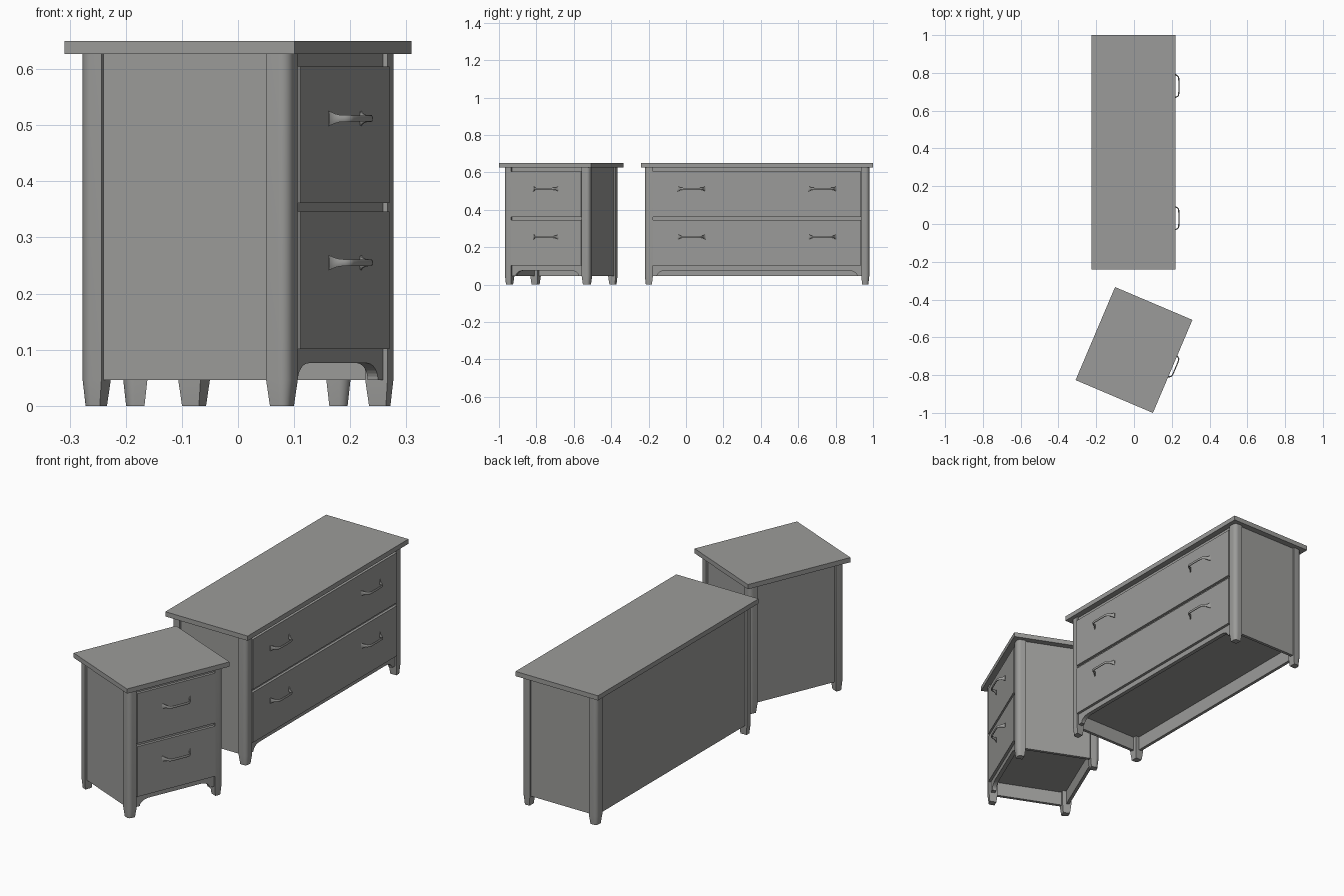
import bpy, bmesh, math
from mathutils import Matrix, Vector

if "Cube" in bpy.data.objects:
    bpy.data.objects.remove(bpy.data.objects["Cube"])

# one painted-wood colour for everything
grey = bpy.data.materials.new("plain grey")
grey.diffuse_color = (0.33, 0.33, 0.32, 1)
grey.use_nodes = True
grey.node_tree.nodes["Principled BSDF"].inputs["Base Color"].default_value = grey.diffuse_color

DEPTH = 0.445
HX = 0.2025           # half depth of the body at the legs
LEG = 0.043           # leg width
FOOT, BODY_TOP, TOP = 0.046, 0.627, 0.65
FACE = 0.1935         # recessed front board
DRAWER = 0.2065       # drawer front face


def finish(bm, name, place, smooth=False):
    bmesh.ops.recalc_face_normals(bm, faces=bm.faces[:])
    me = bpy.data.meshes.new(name)
    bm.to_mesh(me)
    bm.free()
    me.materials.append(grey)
    if smooth:
        for p in me.polygons:
            p.use_smooth = True
        me.set_sharp_from_angle(angle=math.radians(32))
    ob = bpy.data.objects.new(name, me)
    bpy.context.collection.objects.link(ob)
    ob.matrix_world = place
    return ob


def box(name, place, x, y, z):
    bm = bmesh.new()
    size = [b - a for a, b in (x, y, z)]
    mid = [(a + b) / 2 for a, b in (x, y, z)]
    bmesh.ops.create_cube(bm, size=1, matrix=Matrix.Translation(mid) @ Matrix.Diagonal((*size, 1)))
    return finish(bm, name, place)


def loft(name, place, rings, smooth):
    """Skin a row of closed rings and cap both ends."""
    bm = bmesh.new()
    rows = [[bm.verts.new(p) for p in r] for r in rings]
    n = len(rows[0])
    for a, b in zip(rows, rows[1:]):
        for i in range(n):
            j = (i + 1) % n
            bm.faces.new((a[i], a[j], b[j], b[i]))
    bm.faces.new(rows[0])
    bm.faces.new(rows[-1])
    return finish(bm, name, place, smooth)


def leg(name, place, sx, sy, hy):
    # square post with a rounded outer corner and a tapered foot
    h, r = LEG / 2, 0.02
    shape = [(-h, -h), (h, -h)]
    for i in range(9):
        t = math.pi / 2 * i / 8
        shape.append((h - r + r * math.cos(t), h - r + r * math.sin(t)))
    shape.append((-h, h))
    cx, cy = HX - h, hy - h
    rings = [[(sx * (cx + u * s), sy * (cy + v * s), z) for u, v in shape]
             for z, s in ((0, 0.76), (FOOT, 1), (BODY_TOP, 1))]
    loft(name, place, rings, True)


def front_board(name, place, inner):
    # face board behind the drawers, with an arched apron at the bottom
    a, run, rise = inner - 0.022, 0.05, 0.03
    right = [(a - run + run * math.cos(t), FOOT + rise * math.sin(t))
             for t in (math.pi / 2 * i / 8 for i in range(9))]
    left = [(-y, z) for y, z in reversed(right)]
    outline = [(inner, BODY_TOP), (inner, FOOT)] + right + left + [(-inner, FOOT), (-inner, BODY_TOP)]
    loft(name, place, [[(x, y, z) for y, z in outline] for x in (FACE - 0.02, FACE)], False)


def handle(name, place, y0, z0):
    # bowed pull with ends that flare against the drawer: (y, x, half height)
    half = [(-0.074, DRAWER, 0.013), (-0.069, 0.2095, 0.0115), (-0.064, 0.215, 0.0085),
            (-0.060, 0.222, 0.0065), (-0.056, 0.230, 0.006), (-0.050, 0.2365, 0.006),
            (-0.041, 0.239, 0.0055), (-0.02, 0.2395, 0.0055)]
    path = half + [(-y, x, h) for y, x, h in reversed(half)]
    rings = []
    for i, (y, x, h) in enumerate(path):
        p, q = path[max(i - 1, 0)], path[min(i + 1, len(path) - 1)]
        d = Vector((q[1] - p[1], q[0] - p[0])).normalized()
        nx, ny, t = d.y, -d.x, 0.003
        ring = []
        for u, v in ((1, .5), (.5, 1), (-.5, 1), (-1, .5), (-1, -.5), (-.5, -1), (.5, -1), (1, -.5)):
            ring.append((x + nx * t * u, y0 + y + ny * t * u, z0 + h * v))
        rings.append(ring)
    loft(name, place, rings, True)


def cabinet(label, place, width, handle_ys):
    hw = width / 2
    hy = hw - 0.02            # half width at the legs
    inner = hy - LEG
    box(label + "_top", place, (-DEPTH / 2, DEPTH / 2), (-hw, hw), (BODY_TOP, TOP))
    for sx, fb in ((1, "front"), (-1, "back")):
        for sy, side in ((1, "right"), (-1, "left")):
            leg(f"{label}_{fb}_{side}_leg", place, sx, sy, hy)
    # side, back and bottom panels, set in from the legs
    e = HX - LEG
    for s, side in ((1, "right"), (-1, "left")):
        ys = sorted((s * (hy - 0.01), s * (hy - 0.025)))
        box(f"{label}_{side}_panel", place, (-e, e), ys, (FOOT, BODY_TOP))
    box(label + "_back_panel", place, (-HX + 0.01, -HX + 0.025), (-inner, inner), (FOOT, BODY_TOP))
    box(label + "_floor", place, (-HX + 0.02, FACE - 0.01), (-hy + 0.02, hy - 0.02), (0.115, 0.13))
    front_board(label + "_front_board", place, inner)
    # drawers and pulls
    for n, (z0, z1) in (("lower", (0.101, 0.346)), ("upper", (0.361, 0.605))):
        box(f"{label}_{n}_drawer", place, (FACE - 0.005, DRAWER),
            (-inner + 0.001, inner - 0.001), (z0, z1))
        for i, y in enumerate(handle_ys):
            handle(f"{label}_{n}_handle_{i + 1}", place, y, 0.255 if n == "lower" else 0.512)


# wide dresser, and a nightstand turned beside it
cabinet("dresser", Matrix.Translation((-0.002, 0.38, 0)), 1.24, (-0.35, 0.35))
cabinet("nightstand", Matrix.Translation((0, -0.667, 0)) @ Matrix.Rotation(math.radians(-23), 4, 'Z'),
        0.535, (0,))
